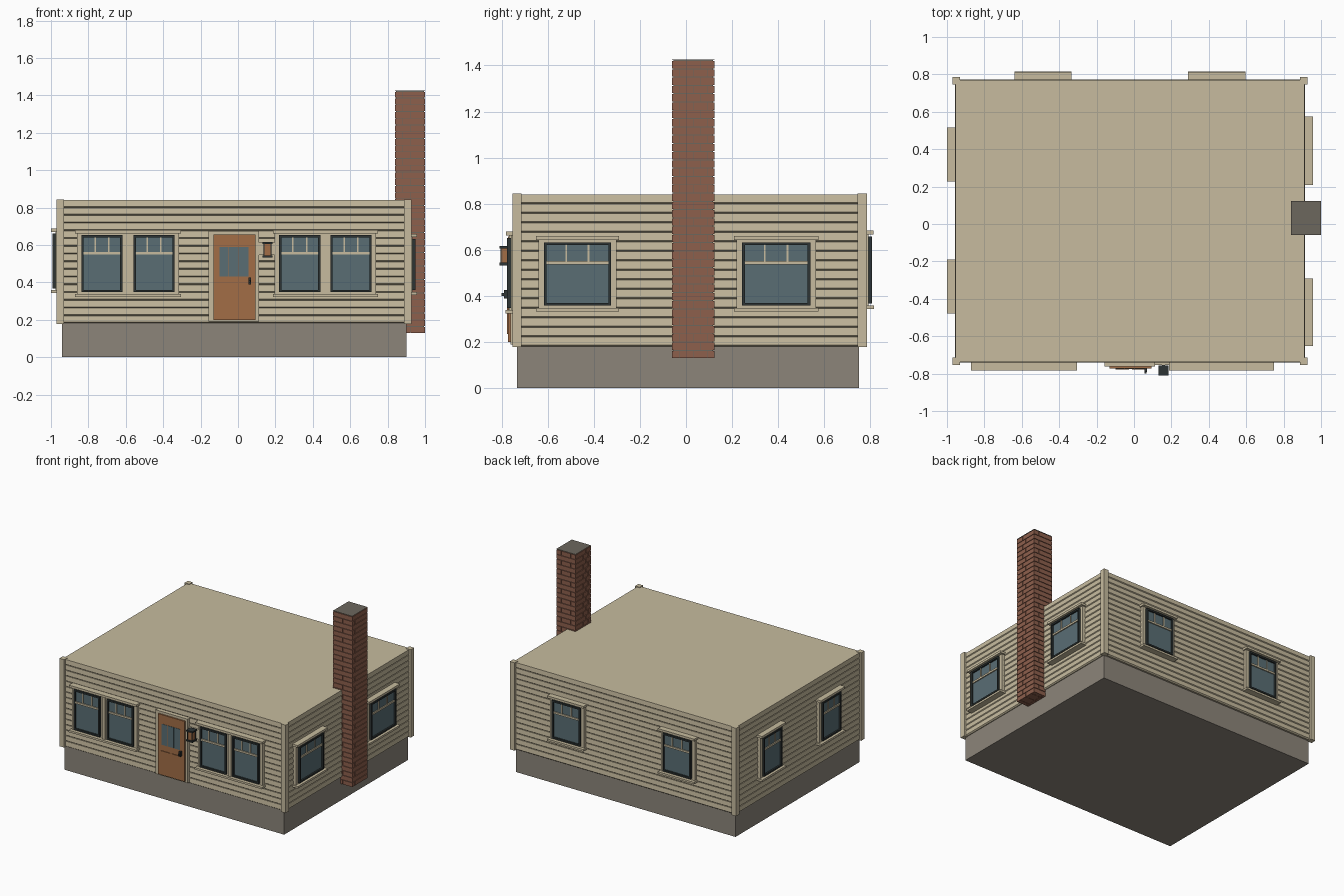
import bpy, bmesh

cube = bpy.data.objects.get("Cube")
if cube:
    bpy.data.objects.remove(cube, do_unlink=True)


def material(name, rgb):
    m = bpy.data.materials.new(name)
    m.use_nodes = True
    m.diffuse_color = (*rgb, 1)
    m.node_tree.nodes["Principled BSDF"].inputs["Base Color"].default_value = (*rgb, 1)
    return m


CREAM, STONE, BRICK, MORTAR, GLASS, DARK, WOOD = range(7)
MATS = [
    material("cream paint", (0.57, 0.50, 0.345)),
    material("grey foundation", (0.265, 0.235, 0.195)),
    material("red brick", (0.27, 0.115, 0.073)),
    material("grey mortar", (0.15, 0.135, 0.11)),
    material("blue grey glass", (0.10, 0.155, 0.175)),
    material("dark metal", (0.026, 0.034, 0.034)),
    material("orange wood", (0.36, 0.155, 0.062)),
]

# Wall planes of the house
X0, X1, Y0, Y1 = -0.957, 0.914, -0.74, 0.772
BASE, TOP = 0.18, 0.84
WALLS = {
    "front": lambda u, d: (u, Y0 - d),
    "back": lambda u, d: (u, Y1 + d),
    "right": lambda u, d: (X1 + d, u),
    "left": lambda u, d: (X0 - d, u),
}


class Part:
    """Collects boxes into one mesh object."""

    def __init__(self, name, wall=None):
        self.name, self.wall, self.bm = name, wall, bmesh.new()

    def box(self, a, b, mat):
        lo = [min(p, q) for p, q in zip(a, b)]
        hi = [max(p, q) for p, q in zip(a, b)]
        verts = bmesh.ops.create_cube(self.bm, size=1)["verts"]
        for v in verts:
            v.co = [h if c > 0 else l for c, l, h in zip(v.co, lo, hi)]
        for f in {f for v in verts for f in v.link_faces}:
            f.material_index = mat

    def panel(self, u0, u1, z0, z1, depth, mat, start=-0.012):
        """Box on a wall, standing out by depth."""
        w = WALLS[self.wall]
        self.box((*w(u0, start), z0), (*w(u1, depth), z1), mat)

    def finish(self):
        bmesh.ops.recalc_face_normals(self.bm, faces=self.bm.faces)
        me = bpy.data.meshes.new(self.name)
        self.bm.to_mesh(me)
        self.bm.free()
        for m in MATS:
            me.materials.append(m)
        ob = bpy.data.objects.new(self.name, me)
        bpy.context.collection.objects.link(ob)


# Foundation
p = Part("foundation")
p.box((-0.94, -0.733, 0), (0.9, 0.75, BASE + 0.01), STONE)
p.finish()

# Lapped siding with the flat roof, lofted from stacked rings
p = Part("siding_and_roof")
courses = 16
step = (TOP - BASE) / courses
levels = []
for i in range(courses):
    z = BASE + i * step
    levels += [(z, -0.009), (z + 0.007, 0), (z + step, -0.003)]
rings = []
for z, o in levels:
    corners = [(X0 - o, Y0 - o), (X1 + o, Y0 - o), (X1 + o, Y1 + o), (X0 - o, Y1 + o)]
    rings.append([p.bm.verts.new((x, y, z)) for x, y in corners])
for a, b in zip(rings, rings[1:]):
    for i in range(4):
        j = (i + 1) % 4
        p.bm.faces.new((a[i], a[j], b[j], b[i]))
p.bm.faces.new(rings[0])
p.bm.faces.new(rings[-1])
p.finish()

# Corner boards
p = Part("corner_boards")
for x, sx in ((X0, -1), (X1, 1)):
    for y, sy in ((Y0, -1), (Y1, 1)):
        p.box((x + sx * 0.013, y + sy * 0.013, BASE - 0.002),
              (x - sx * 0.027, y - sy * 0.027, TOP + 0.004), CREAM)
p.finish()


def sash(p, u0, u1, z0, z1):
    """Dark frame, glass and cream glazing bars."""
    t = 0.012
    p.panel(u0 + t, u1 - t, z0 + t, z1 - t, 0.024, GLASS)
    for a, b in ((u0, u0 + t), (u1 - t, u1)):
        p.panel(a, b, z0, z1, 0.036, DARK)
    for a, b in ((z0, z0 + t), (z1 - t, z1)):
        p.panel(u0 + t, u1 - t, a, b, 0.036, DARK)
    rail = z0 + (z1 - z0) * 0.68
    p.panel(u0 + t, u1 - t, rail - 0.007, rail + 0.007, 0.032, CREAM)
    for k in (1, 2):
        u = u0 + (u1 - u0) * k / 3
        p.panel(u - 0.004, u + 0.004, rail, z1 - t, 0.030, CREAM)


def window(name, wall, sashes, z0, z1):
    p = Part(name, wall)
    a, b = sashes[0][0], sashes[-1][1]
    p.panel(a - 0.024, b + 0.024, z0 - 0.01, z1 + 0.01, 0.02, CREAM)
    p.panel(a - 0.034, b + 0.034, z1 + 0.01, z1 + 0.027, 0.042, CREAM)
    p.panel(a - 0.034, b + 0.034, z0 - 0.025, z0 - 0.01, 0.044, CREAM)
    for u0, u1 in sashes:
        sash(p, u0, u1, z0, z1)
    if len(sashes) > 1:
        mid = (a + b) / 2
        p.panel(mid - 0.01, mid + 0.01, z0 - 0.01, z1 + 0.01, 0.028, CREAM)
    p.finish()


# Windows
window("front_right_window_pair", "front", [(-0.837, -0.618), (-0.558, -0.339)], 0.348, 0.652)
window("front_left_window_pair", "front", [(0.22, 0.441), (0.494, 0.715)], 0.348, 0.652)
for label, u0, u1 in (("front", -0.617, -0.325), ("rear", 0.243, 0.54)):
    window("right_side_" + label + "_window", "right", [(u0, u1)], 0.358, 0.632)
for label, u0, u1 in (("front", -0.445, -0.225), ("rear", 0.262, 0.482)):
    window("left_side_" + label + "_window", "left", [(u0, u1)], 0.368, 0.66)
for label, u0, u1 in (("right", -0.604, -0.367), ("left", 0.324, 0.561)):
    window("back_" + label + "_window", "back", [(u0, u1)], 0.368, 0.657)

# Door with its surround, three lights, two lower panels and handle
p = Part("front_door", "front")
for a, b in ((-0.157, -0.131), (0.094, 0.112)):
    p.panel(a, b, 0.19, 0.675, 0.022, CREAM)
p.panel(-0.131, 0.094, 0.657, 0.675, 0.022, CREAM)
p.panel(-0.131, 0.094, 0.19, 0.2, 0.022, CREAM)
p.panel(-0.131, 0.094, 0.2, 0.657, 0.032, WOOD)
for k in range(3):
    u = -0.1 + k * 0.053
    p.panel(u, u + 0.049, 0.43, 0.588, 0.034, GLASS)
for u in (-0.1, -0.012):
    p.panel(u, u + 0.072, 0.235, 0.385, 0.037, WOOD)
p.panel(0.055, 0.07, 0.388, 0.425, 0.05, DARK)
p.panel(0.057, 0.068, 0.4, 0.412, 0.06, DARK)
p.finish()

# Wall lantern beside the door
p = Part("wall_lantern", "front")
p.panel(0.112, 0.205, 0.545, 0.612, 0.014, CREAM)
p.panel(0.15, 0.166, 0.6, 0.61, 0.03, DARK)
for z in (0.533, 0.606):
    p.panel(0.131, 0.185, z, z + 0.011, 0.07, DARK, 0.016)
p.panel(0.14, 0.176, 0.54, 0.61, 0.061, WOOD, 0.025)
for u in (0.136, 0.174):
    for d in (0.022, 0.06):
        p.panel(u, u + 0.006, 0.54, 0.61, d + 0.005, DARK, d)
p.finish()

# Chimney: mortar core and cap with bricks in running bond
p = Part("chimney")
cx0, cx1, cy0, cy1, cz0, cz1 = 0.84, 1.0, -0.06, 0.123, 0.13, 1.425
rows, gap, inset = 36, 0.001, 0.005
p.box((cx0 + inset, cy0 + inset, cz0 + 0.002), (cx1 - inset, cy1 - inset, cz1), MORTAR)
p.box((cx0, cy0, cz1 - 0.002), (cx1, cy1, cz1), MORTAR)
height = (cz1 - 0.002 - cz0) / rows
for r in range(rows):
    z = cz0 + r * height
    ys = (0, 1 / 3, 2 / 3, 1) if r % 2 else (0, 1 / 6, 1 / 2, 5 / 6, 1)
    xs = (0, 1 / 4, 3 / 4, 1) if r % 2 else (0, 1 / 2, 1)
    xs = [cx0 + (cx1 - cx0) * t for t in xs]
    ys = [cy0 + (cy1 - cy0) * t for t in ys]
    for xa, xb in zip(xs, xs[1:]):
        for ya, yb in zip(ys, ys[1:]):
            p.box((xa + gap * (xa > cx0), ya + gap * (ya > cy0), z),
                  (xb - gap * (xb < cx1), yb - gap * (yb < cy1), z + height - 0.004), BRICK)
p.finish()
